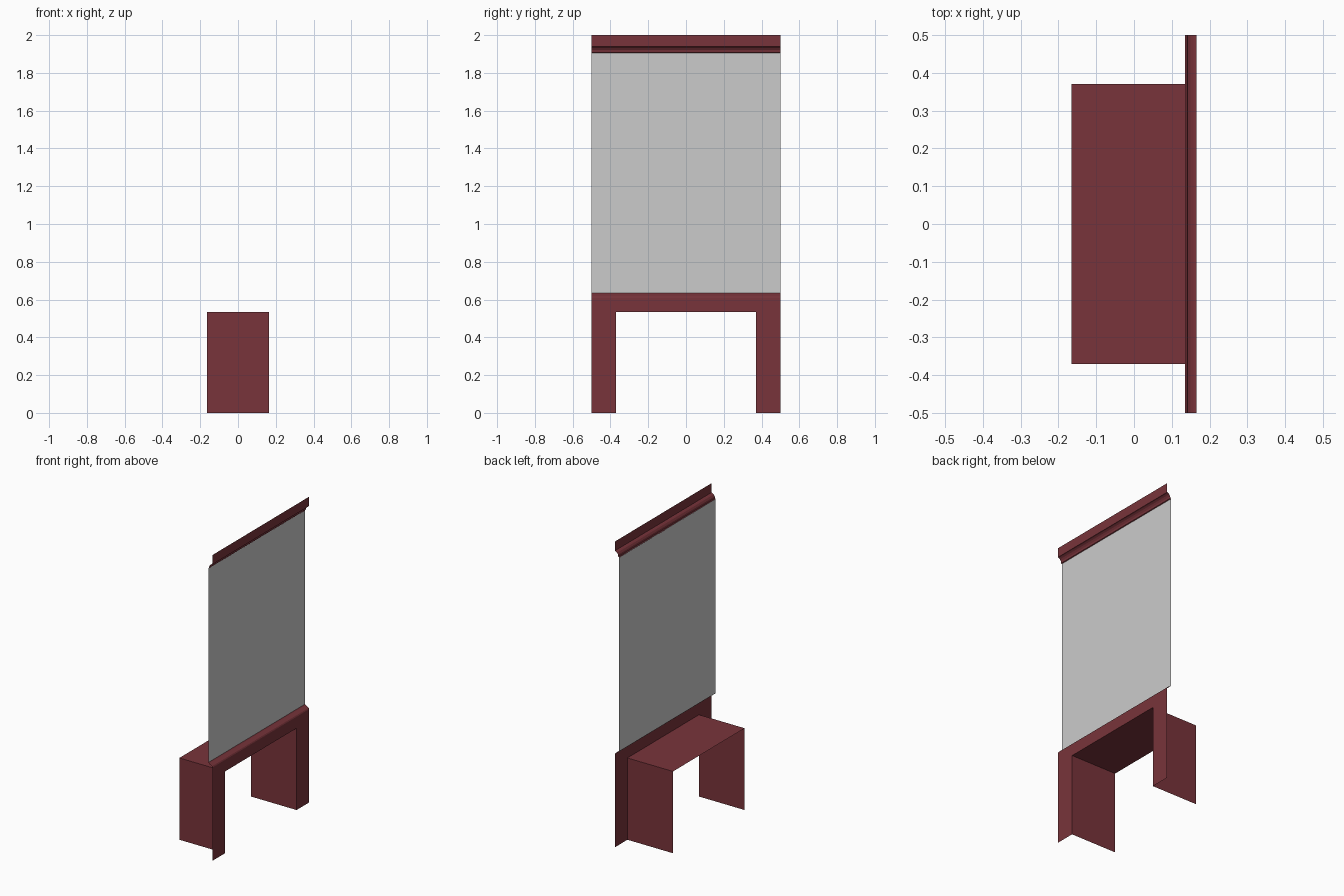
import bpy

if "Cube" in bpy.data.objects:
    bpy.data.objects.remove(bpy.data.objects["Cube"])

FRONT, RECESS, BACK = 0.165, 0.135, -0.165
HALF, OPEN = 0.5, 0.37
OPEN_TOP = 0.535

red = bpy.data.materials.new("dark_red")
red.diffuse_color = (0.19, 0.034, 0.043, 1)
red.use_nodes = True
red.node_tree.nodes["Principled BSDF"].inputs["Base Color"].default_value = red.diffuse_color


def sheet(name, profile, widths, mat=None):
    """Sweep an (x, z) profile along y between the two widths."""
    y0, y1 = widths
    n = len(profile)
    verts = [(x, y, z) for y in (y0, y1) for x, z in profile]
    faces = [(i, n + i, n + i + 1, i + 1) for i in range(n - 1)]
    return mesh(name, verts, faces, mat)


def mesh(name, verts, faces, mat=None):
    me = bpy.data.meshes.new(name)
    me.from_pydata(verts, [], faces)
    me.update()
    if mat:
        me.materials.append(mat)
    ob = bpy.data.objects.new(name, me)
    bpy.context.collection.objects.link(ob)
    return ob


# Recessed grey wall panel
sheet("wall_panel", [(RECESS, 0.635), (RECESS, 1.905)], (-HALF, HALF))

# Top fascia with a small cove beneath it
sheet("top_fascia", [(RECESS, 1.9), (RECESS, 1.905), (0.14, 1.908),
                     (0.142, 1.92), (0.149, 1.931), (0.158, 1.937),
                     (FRONT, 1.939), (FRONT, 2.0)], (-HALF, HALF), red)

# Sloped ledge between the lower frame and the panel
sheet("lower_ledge", [(FRONT, 0.61), (0.161, 0.617), (0.14, 0.63),
                      (RECESS, 0.635)], (-HALF, HALF), red)

# Lower frame: lintel and two flat posts around the opening
sheet("frame_lintel", [(FRONT, OPEN_TOP), (FRONT, 0.61)], (-HALF, HALF), red)
for side, label in ((-1, "near"), (1, "far")):
    edges = sorted((side * OPEN, side * HALF))
    sheet(f"{label}_post", [(FRONT, 0), (FRONT, OPEN_TOP)], edges, red)
    # Side wall of the passage, facing outward
    y = side * OPEN
    loop = [(BACK, y, 0), (FRONT, y, 0), (FRONT, y, OPEN_TOP), (BACK, y, OPEN_TOP)]
    mesh(f"{label}_passage_wall", loop, [(0, 1, 2, 3) if side < 0 else (3, 2, 1, 0)], red)

# Roof of the open passage
sheet("passage_roof", [(FRONT, OPEN_TOP), (BACK, OPEN_TOP)], (-OPEN, OPEN), red)
